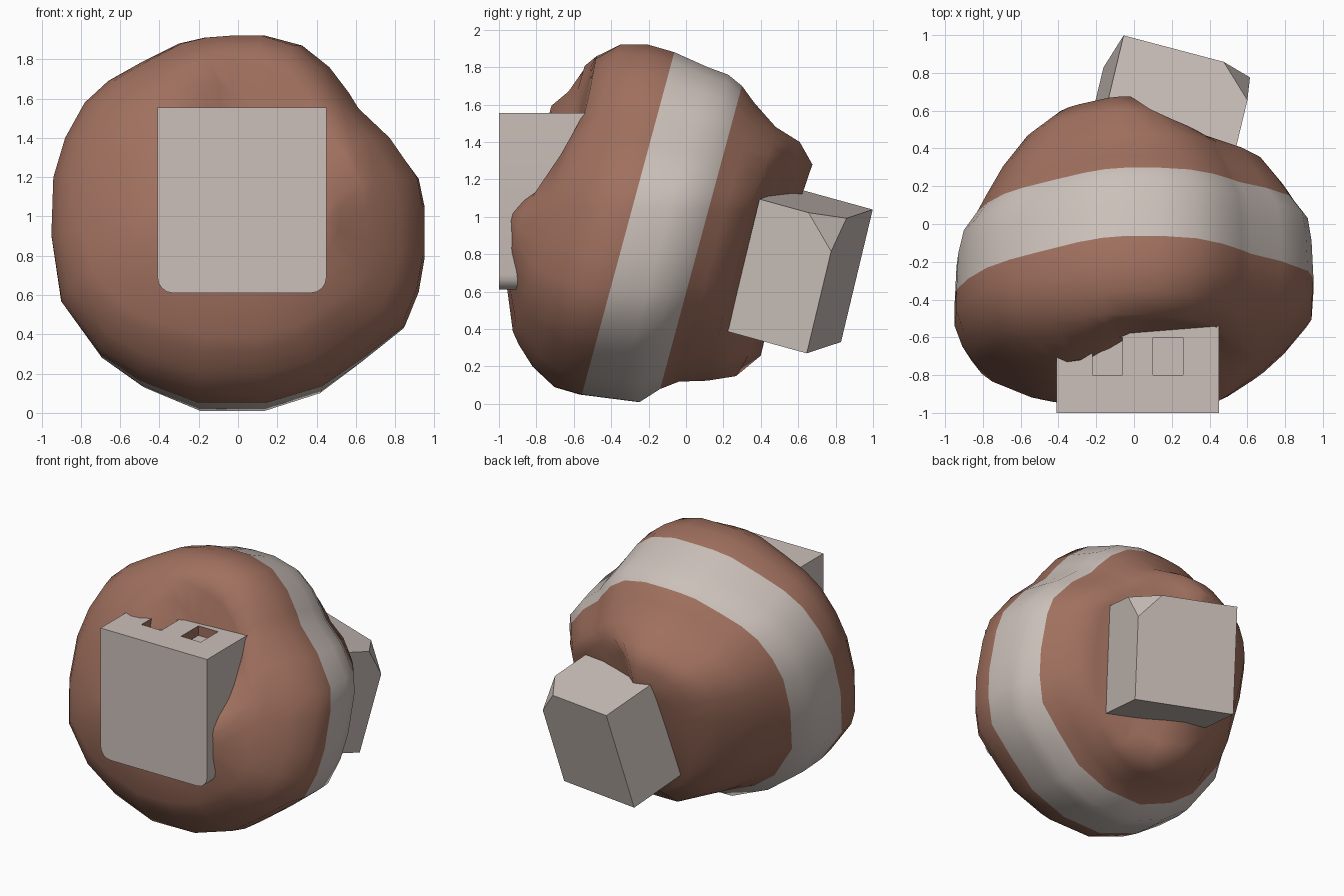
import bpy, bmesh, math
from mathutils import Matrix, Vector

if "Cube" in bpy.data.objects:
    bpy.data.objects.remove(bpy.data.objects["Cube"])


def material(name, rgb):
    m = bpy.data.materials.new(name)
    m.diffuse_color = (*rgb, 1)
    m.use_nodes = True
    m.node_tree.nodes["Principled BSDF"].inputs["Base Color"].default_value = m.diffuse_color
    return m


brown = material("warm brown", (0.35, 0.162, 0.112))
grey = material("warm grey", (0.60, 0.53, 0.49))


def finish(bm, name, mats, angle=35):
    bmesh.ops.recalc_face_normals(bm, faces=bm.faces[:])
    me = bpy.data.meshes.new(name)
    bm.to_mesh(me)
    bm.free()
    for m in mats:
        me.materials.append(m)
    ob = bpy.data.objects.new(name, me)
    bpy.context.collection.objects.link(ob)
    bpy.ops.object.select_all(action='DESELECT')
    ob.select_set(True)
    bpy.context.view_layer.objects.active = ob
    bpy.ops.object.shade_smooth_by_angle(angle=math.radians(angle))
    return ob


def box(lo, hi):
    bm = bmesh.new()
    bmesh.ops.create_cube(bm, size=1)
    for v in bm.verts:
        v.co = [l + (c + 0.5) * (h - l) for c, l, h in zip(v.co, lo, hi)]
    return bm


# Body: a lumpy outline lofted through leaning rings
OUTLINE = [(-0.2, 0.01), (0.14, 0.01), (0.43, 0.1), (0.65, 0.26), (0.85, 0.42), (0.92, 0.6),
           (0.95, 0.78), (0.95, 1.05), (0.92, 1.2), (0.78, 1.4), (0.62, 1.55), (0.57, 1.63),
           (0.47, 1.76), (0.33, 1.87), (0.14, 1.92), (-0.04, 1.92), (-0.17, 1.91), (-0.3, 1.88),
           (-0.5, 1.78), (-0.66, 1.69), (-0.78, 1.58), (-0.88, 1.4), (-0.94, 1.2), (-0.95, 0.9),
           (-0.9, 0.55), (-0.7, 0.27), (-0.5, 0.13)]
# ring position, right and left half width, right and left top, bottom
RINGS = [(-0.93, 0.45, 0.45, 1.36, 1.53, 0.90), (-0.88, 0.51, 0.57, 1.50, 1.70, 0.68),
         (-0.76, 0.65, 0.79, 1.76, 1.82, 0.38), (-0.71, 0.71, 0.85, 1.84, 1.87, 0.31),
         (-0.60, 0.82, 0.91, 1.92, 1.92, 0.19), (-0.45, 0.94, 0.95, 1.92, 1.92, 0.08),
         (-0.30, 0.95, 0.95, 1.88, 1.88, 0.04), (-0.10, 0.94, 0.94, 1.80, 1.80, 0.015),
         (0.02, 0.92, 0.91, 1.76, 1.76, 0.0), (0.11, 0.85, 0.84, 1.70, 1.70, 0.07),
         (0.20, 0.79, 0.79, 1.61, 1.61, 0.11), (0.35, 0.69, 0.70, 1.48, 1.48, 0.115),
         (0.50, 0.58, 0.57, 1.40, 1.40, 0.14), (0.60, 0.42, 0.42, 1.28, 1.28, 0.25)]
LEAN, MID = 0.27, 1.0


def clamp01(a):
    return min(1, max(0, a))


def body_point(t, x, z):
    # wall above the front block
    if x < -0.05:
        lip = -0.73 + 0.61 * (x + 0.05)
    elif x < 0.45:
        lip = -0.73 + 0.08 * (x + 0.05)
    else:
        lip = -0.69 - 1.5 * (x - 0.45)
    t += clamp01((z - 1.05) / 0.25) * max(0, lip - t)
    # flattened seat for the rear block
    if x > 0:
        t = min(t, 0.62 - 1.4 * x if x < 0.1 else max(0.32, 0.48 - 0.27 * (x - 0.1)))
    skew = 0.12 * min(0, x + 0.1) * clamp01((t + 0.7) / 0.4)
    return (x, t + LEAN * (z - MID) + skew, z)


bm = bmesh.new()
loops = []
for t, hw_r, hw_l, top_r, top_l, bot in RINGS:
    loop = []
    for ox, oz in OUTLINE:
        top = top_r + (top_l - top_r) * clamp01((0.2 - ox) / 0.4)
        k = (oz - MID) / (1.92 - MID) if oz > MID else (MID - oz) / MID
        z = MID + k * ((top if oz > MID else bot) - MID)
        loop.append(bm.verts.new(body_point(t, ox / 0.95 * (hw_r if ox > 0 else hw_l), z)))
    loops.append(loop)
n = len(OUTLINE)
for i in range(len(loops) - 1):
    for j in range(n):
        a, b = loops[i], loops[i + 1]
        f = bm.faces.new((a[j], a[(j + 1) % n], b[(j + 1) % n], b[j]))
        # grey band around the middle
        f.material_index = 1 if -0.31 < RINGS[i][0] < 0.10 else 0
for loop, t in ((loops[0], -0.93), (loops[-1], 0.58)):
    c = bm.verts.new((0, t, 1.0))
    for j in range(n):
        bm.faces.new((loop[j], loop[(j + 1) % n], c))
finish(bm, "body", [brown, grey], 55)

# Front block: rounded lower corners and two pockets in the top
bm = box((-0.41, -1.0, 0.61), (0.45, -0.25, 1.555))
low = [e for e in bm.edges if all(v.co.z < 0.7 for v in e.verts)
       and abs(e.verts[0].co.y - e.verts[1].co.y) > 0.5]
bmesh.ops.bevel(bm, geom=low, offset=0.08, segments=4, profile=0.5, affect='EDGES')
pockets = [(-0.22, -0.06), (0.10, 0.26)]
cuts = [((x, 0, 0), (1, 0, 0)) for p in pockets for x in p]
cuts += [((0, y, 0), (0, 1, 0)) for y in (-0.80, -0.60)]
for co, no in cuts:
    bmesh.ops.bisect_plane(bm, geom=bm.verts[:] + bm.edges[:] + bm.faces[:],
                           plane_co=co, plane_no=no)
floors = []
for f in bm.faces:
    c = f.calc_center_median()
    if c.z > 1.55 and -0.8 < c.y < -0.60 and any(a < c.x < b for a, b in pockets):
        floors.append(f)
floors = bmesh.ops.extrude_discrete_faces(bm, faces=floors)["faces"]
for f in floors:
    for v in f.verts:
        v.co.z -= 0.07
for f in bm.faces:
    c = f.calc_center_median()
    if 1.5 < c.z < 1.53 and -0.81 < c.y < -0.59 and -0.23 < c.x < 0.27:
        f.material_index = 1            # pocket walls
finish(bm, "front_block", [grey, brown])

# Rear block: tilted, with one upper outer corner cut off
bm = box((-0.36, -0.235, -0.368), (0.36, 0.215, 0.368))
corner = [v for v in bm.verts if v.co.x > 0 and v.co.y > 0 and v.co.z > 0]
bmesh.ops.bevel(bm, geom=corner, offset=0.17, segments=1, affect='VERTICES')
turn = (Matrix.Rotation(math.radians(-13.5), 4, 'Z') @ Matrix.Rotation(math.radians(-15), 4, 'X')
        @ Matrix.Rotation(math.radians(5), 4, 'Y'))
bm.transform(Matrix.Translation(Vector((0.19, 0.62, 0.71))) @ turn)
finish(bm, "rear_block", [grey], 20)
